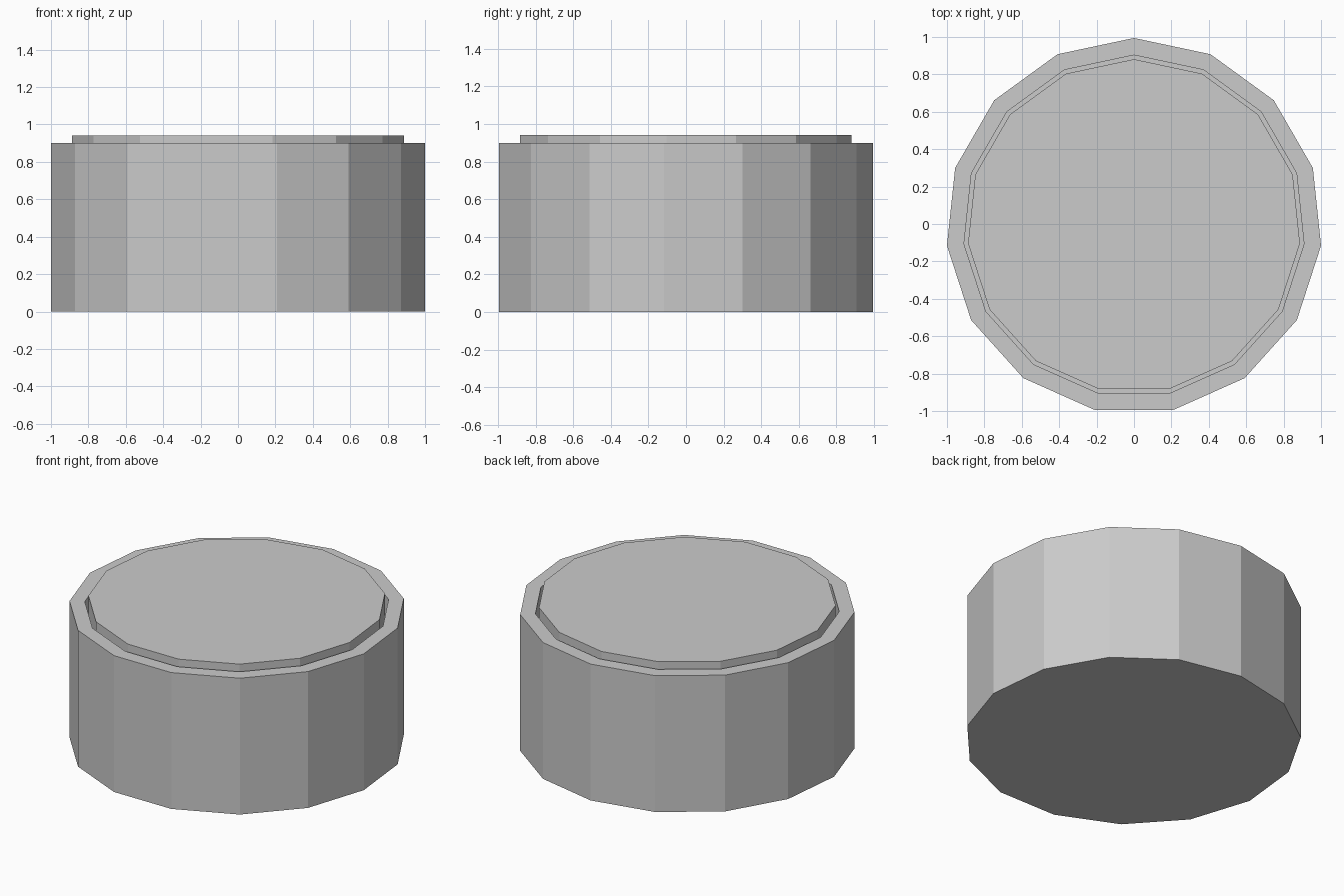
import bpy, bmesh
from math import cos, sin, pi

if "Cube" in bpy.data.objects:
    bpy.data.objects.remove(bpy.data.objects["Cube"])

SIDES = 15
CY = -0.011  # odd-sided polygon: shift so the bounds are centred


def lathe(name, profile):
    """Revolve (radius, z) points into a closed faceted solid, capped at both ends."""
    bm = bmesh.new()
    rings = []
    for r, z in profile:
        rings.append([bm.verts.new((r * cos(pi / 2 + 2 * pi * i / SIDES),
                                    CY + r * sin(pi / 2 + 2 * pi * i / SIDES), z))
                      for i in range(SIDES)])
    for a, b in zip(rings, rings[1:]):
        for i in range(SIDES):
            j = (i + 1) % SIDES
            bm.faces.new((a[i], a[j], b[j], b[i]))
    bm.faces.new(rings[0][::-1])
    bm.faces.new(rings[-1])
    bmesh.ops.recalc_face_normals(bm, faces=bm.faces)
    mesh = bpy.data.meshes.new(name)
    bm.to_mesh(mesh)
    bm.free()
    obj = bpy.data.objects.new(name, mesh)
    bpy.context.collection.objects.link(obj)
    return obj


# Open tub: outer wall, flat rim, inner wall and floor
lathe("tub", [(1.0055, 0), (1.0055, 0.9), (0.914, 0.9), (0.914, 0.1)])

# Raised core standing in the tub, leaving a narrow gap around it
lathe("core", [(0.892, 0.08), (0.892, 0.94)])
